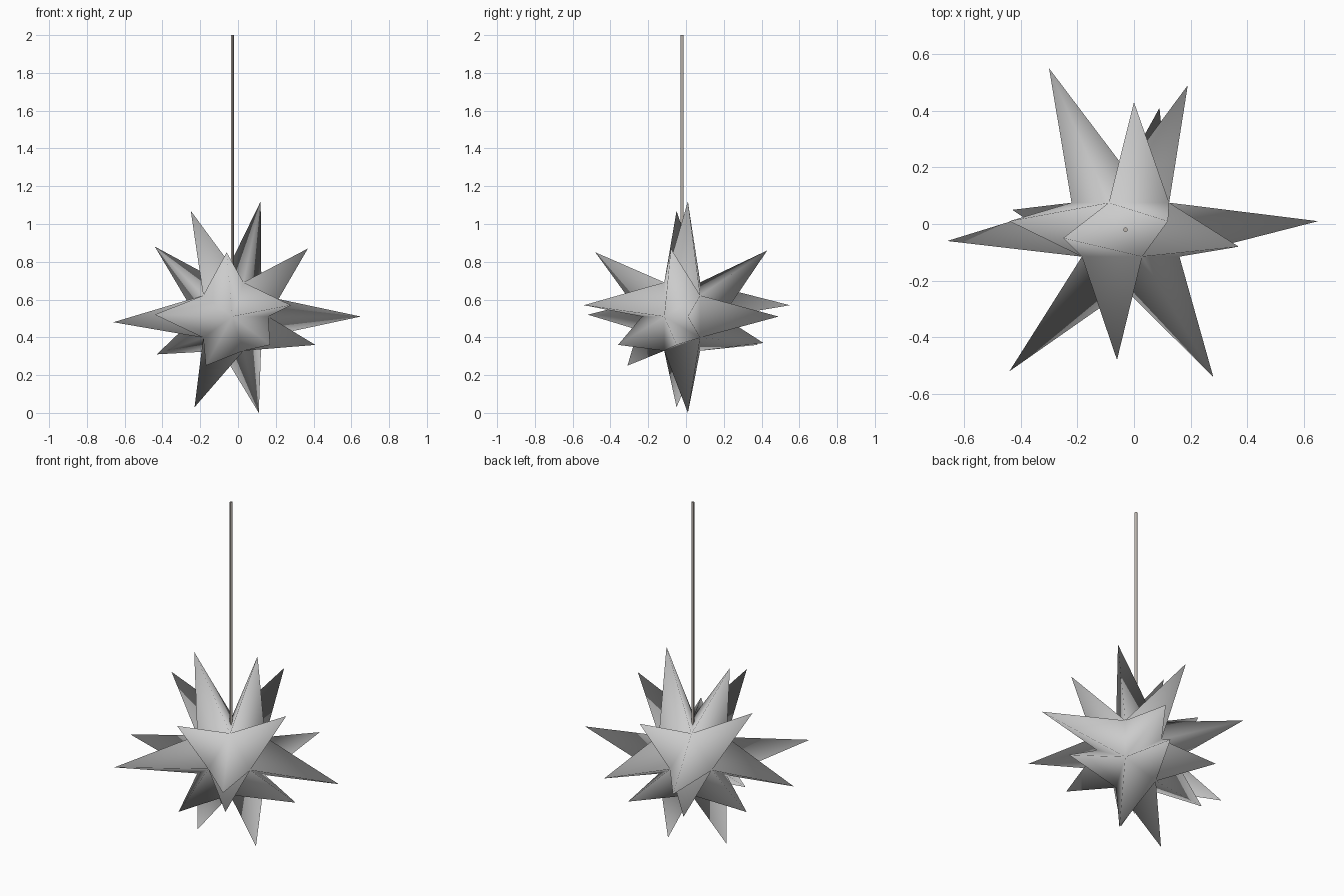
import bpy, bmesh
from math import sin, cos, radians
from mathutils import Vector

cube = bpy.data.objects.get("Cube")
if cube:
    bpy.data.objects.remove(cube, do_unlink=True)


def make_material(name, colour):
    mat = bpy.data.materials.new(name)
    mat.use_nodes = True
    mat.diffuse_color = (*colour, 1)
    mat.node_tree.nodes["Principled BSDF"].inputs["Base Color"].default_value = (*colour, 1)
    return mat


def add_object(name, bm, material):
    bmesh.ops.recalc_face_normals(bm, faces=bm.faces)
    for face in bm.faces:
        face.smooth = True
    mesh = bpy.data.meshes.new(name)
    bm.to_mesh(mesh)
    bm.free()
    mesh.materials.append(material)
    obj = bpy.data.objects.new(name, mesh)
    bpy.context.collection.objects.link(obj)
    return obj


paper = make_material("pale grey paper", (0.6, 0.6, 0.6))
cord_colour = make_material("warm grey cord", (0.5, 0.46, 0.42))

centre = Vector((-0.03, -0.02, 0.51))
core_radius = 0.213

# Spike tips, five per band, counter-clockwise seen from the front
front_cap = [(.28, -.54, .57), (-.06, -.48, .85), (-.44, -.52, .52), (-.17, -.31, .25), (.17, -.36, .36)]
front_belt = [(.37, -.08, .87), (-.25, -.05, 1.07), (-.66, -.06, .48), (-.23, -.05, .03), (.41, -.05, .36)]
back_belt = [(.65, .01, .51), (.12, .01, 1.12), (-.44, .01, .88), (-.43, .05, .31), (.11, .01, 0)]
back_cap = [(.19, .49, .51), (0, .43, .86), (-.3, .55, .57), (-.25, .38, .36), (.09, .41, .37)]

# Star core: icosahedron with its five-fold axis along y
bm = bmesh.new()


def ring(side, start):
    verts = []
    for i in range(5):
        a = radians(start + 72 * i)
        offset = Vector((cos(a) * 2, side, sin(a) * 2)) / 5 ** 0.5
        verts.append(bm.verts.new(centre + offset * core_radius))
    return verts


front = ring(-1, 0)
back = ring(1, 36)
front_pole = bm.verts.new(centre - Vector((0, core_radius, 0)))
back_pole = bm.verts.new(centre + Vector((0, core_radius, 0)))


def spike(base, tip):
    top = bm.verts.new(tip)
    for i in range(3):
        bm.faces.new((base[i], base[(i + 1) % 3], top))


# One three-sided spike on every face of the core
for i in range(5):
    j, h = (i + 1) % 5, i - 1
    spike((front_pole, front[i], front[j]), front_cap[i])
    spike((front[i], front[j], back[i]), front_belt[i])
    spike((back[h], back[i], front[i]), back_belt[i])
    spike((back_pole, back[h], back[i]), back_cap[i])
add_object("star_shade", bm, paper)

# Hanging cord
bm = bmesh.new()
bmesh.ops.create_cone(bm, cap_ends=True, segments=12, radius1=0.008, radius2=0.008, depth=1.4)
bmesh.ops.translate(bm, verts=bm.verts, vec=(centre.x, centre.y, 1.3))
cord = add_object("hanging_cord", bm, cord_colour)
bpy.context.view_layer.objects.active = cord
cord.select_set(True)
bpy.ops.object.shade_smooth_by_angle()
